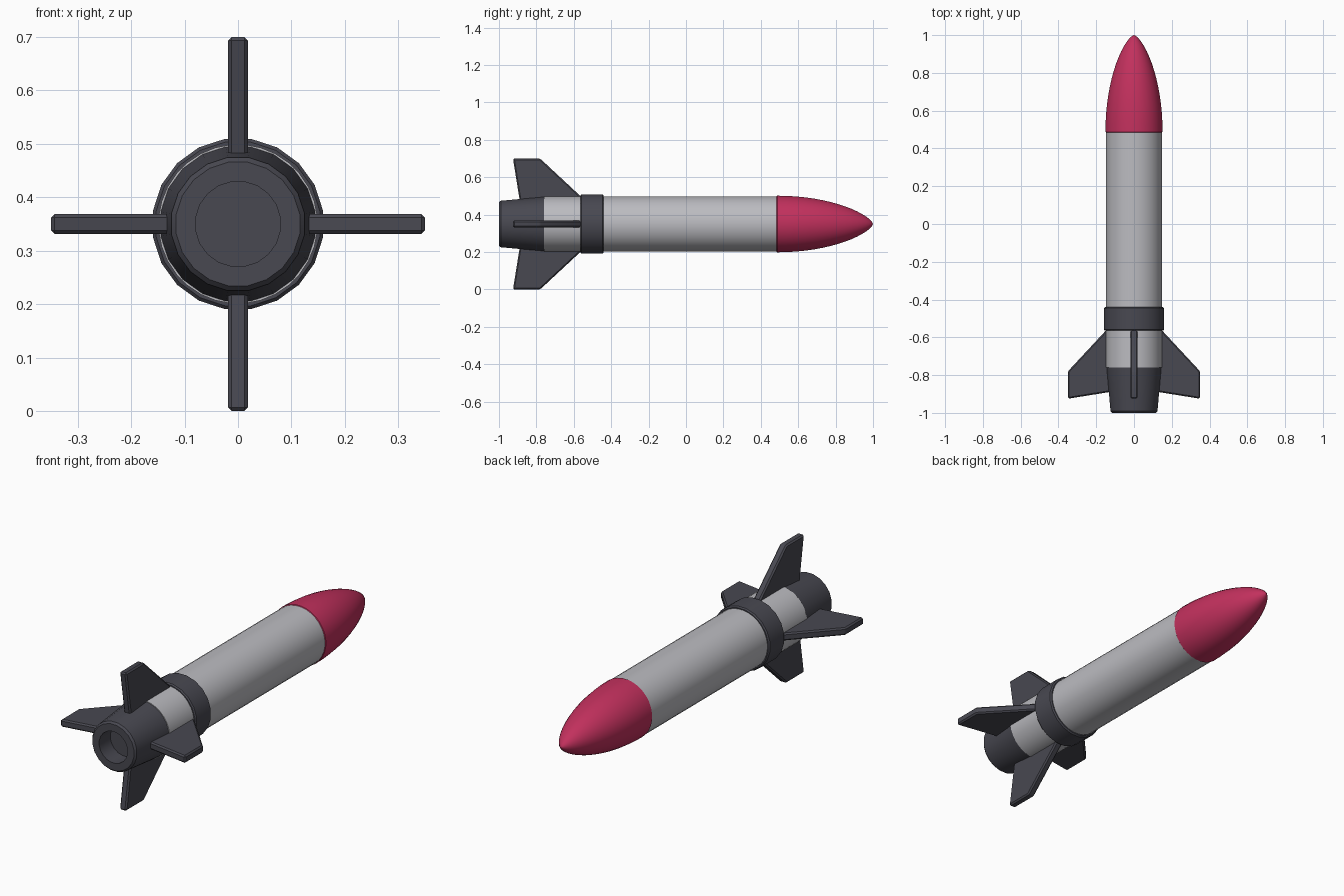
import bpy, bmesh, math
from mathutils import Matrix

AXIS_Z = 0.35

default = bpy.data.objects.get("Cube")
if default:
    bpy.data.objects.remove(default, do_unlink=True)


def material(name, rgb):
    m = bpy.data.materials.new(name)
    m.use_nodes = True
    m.diffuse_color = (*rgb, 1)
    m.node_tree.nodes["Principled BSDF"].inputs["Base Color"].default_value = (*rgb, 1)
    return m


light = material("light grey", (0.50, 0.50, 0.53))
dark = material("charcoal", (0.065, 0.065, 0.082))
red = material("crimson", (0.54, 0.03, 0.11))


def finish(name, bm, mat, angle=35):
    bmesh.ops.recalc_face_normals(bm, faces=bm.faces)
    mesh = bpy.data.meshes.new(name)
    bm.to_mesh(mesh)
    bm.free()
    mesh.materials.append(mat)
    ob = bpy.data.objects.new(name, mesh)
    bpy.context.collection.objects.link(ob)
    bpy.ops.object.select_all(action="DESELECT")
    ob.select_set(True)
    bpy.context.view_layer.objects.active = ob
    bpy.ops.object.shade_smooth_by_angle(angle=math.radians(angle))
    return ob


def lathe(name, profile, mat, sides):
    """Spin (radius, y) points around the long axis, closing at radius 0."""
    bm = bmesh.new()
    turn = Matrix.Rotation(math.pi / sides, 3, "Y")
    verts = [bm.verts.new(turn @ Matrix.Identity(3).col[0] * r) for r, y in profile]
    for v, (r, y) in zip(verts, profile):
        v.co.y = y
    edges = [bm.edges.new(pair) for pair in zip(verts, verts[1:])]
    bmesh.ops.spin(bm, geom=verts + edges, cent=(0, 0, 0), axis=(0, 1, 0),
                   angle=math.tau, steps=sides, use_duplicate=False)
    bmesh.ops.remove_doubles(bm, verts=bm.verts, dist=0.0001)
    bmesh.ops.translate(bm, verts=bm.verts, vec=(0, 0, AXIS_Z))
    return finish(name, bm, mat)


# Body tube
lathe("body_tube", [(0, -0.76), (0.149, -0.76), (0.149, 0.49), (0, 0.49)], light, 32)

# Nose cone with a rounded tip and a slightly rounded base edge
nose = [(0, 0.482), (0.146, 0.482), (0.152, 0.488)]
for i in range(1, 17):
    t = math.sin(i / 16 * math.pi / 2)
    nose.append((0.152 * max(0, 1 - t * t) ** 0.68, 0.488 + 0.512 * t))
lathe("nose_cone", nose, red, 32)

# Raised collar
lathe("collar", [(0.14, -0.565), (0.155, -0.565), (0.161, -0.559),
                 (0.161, -0.446), (0.155, -0.44), (0.14, -0.44)], dark, 20)

# Tapered exhaust with a recessed opening
lathe("exhaust_nozzle", [(0, -0.91), (0.08, -0.91), (0.08, -1), (0.117, -1),
                         (0.126, -0.99), (0.147, -0.752), (0.14, -0.745),
                         (0, -0.745)], dark, 20)

# Four bevelled fins
outline = [(0.10, -0.525), (0.15, -0.565), (0.35, -0.78), (0.35, -0.925), (0.10, -0.885)]
for i, side in enumerate(("left", "top", "right", "bottom")):
    bm = bmesh.new()
    face = bm.faces.new([bm.verts.new((r, y, -0.019)) for r, y in outline])
    grown = bmesh.ops.extrude_face_region(bm, geom=[face])["geom"]
    bmesh.ops.translate(bm, verts=[g for g in grown if isinstance(g, bmesh.types.BMVert)],
                        vec=(0, 0, 0.038))
    bmesh.ops.recalc_face_normals(bm, faces=bm.faces)
    bmesh.ops.bevel(bm, geom=bm.edges[:], offset=0.007, segments=1, affect="EDGES")
    bmesh.ops.rotate(bm, verts=bm.verts, cent=(0, 0, 0),
                     matrix=Matrix.Rotation(-i * math.pi / 2, 3, "Y"))
    bmesh.ops.translate(bm, verts=bm.verts, vec=(0, 0, AXIS_Z))
    finish(side + "_fin", bm, dark, 25)
